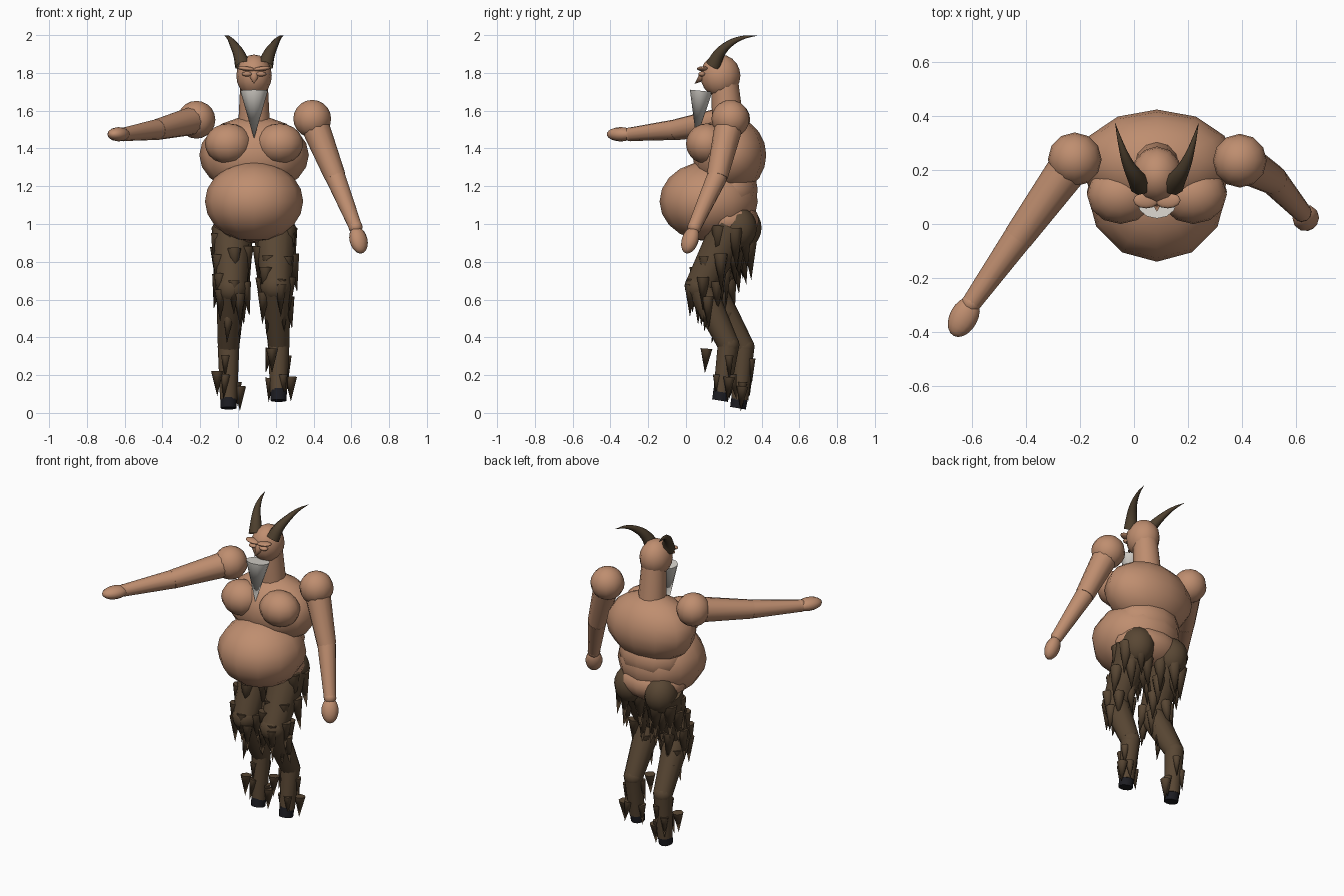
import bpy, bmesh, math, random
from mathutils import Vector, Matrix

random.seed(4)
if "Cube" in bpy.data.objects:
    bpy.data.objects.remove(bpy.data.objects["Cube"])


def material(name, colour):
    m = bpy.data.materials.new(name)
    m.use_nodes = True
    m.diffuse_color = (*colour, 1)
    m.node_tree.nodes["Principled BSDF"].inputs["Base Color"].default_value = (*colour, 1)
    return m


SKIN = material("tan_skin", (0.52, 0.27, 0.16))
FUR = material("brown_fur", (0.1, 0.063, 0.034))
HORN = material("dark_horn", (0.075, 0.05, 0.027))
HOOF = material("black_hoof", (0.012, 0.012, 0.016))
BEARD = material("pale_beard", (0.68, 0.65, 0.6))
MID = 0.085  # centre line of the body


def finish(name, bm, mat):
    # smooth sides, flat end caps
    bmesh.ops.recalc_face_normals(bm, faces=bm.faces)
    for f in bm.faces:
        f.smooth = len(f.verts) <= 4
    me = bpy.data.meshes.new(name)
    bm.to_mesh(me)
    bm.free()
    me.materials.append(mat)
    ob = bpy.data.objects.new(name, me)
    bpy.context.collection.objects.link(ob)
    return ob


def aim(direction):
    return Vector(direction).to_track_quat('Z', 'Y').to_matrix().to_4x4()


def ball(name, centre, radii, mat=SKIN, axis=(0, 0, 1), roll=0.0, segs=12):
    bm = bmesh.new()
    turn = aim(axis) if tuple(axis) != (0, 0, 1) else Matrix.Rotation(roll, 4, 'Y')
    m = Matrix.Translation(centre) @ turn @ Matrix.Diagonal((*radii, 1))
    bmesh.ops.create_uvsphere(bm, u_segments=segs, v_segments=10, radius=1, matrix=m)
    return finish(name, bm, mat)


def limb(name, a, b, ra, rb, mat=SKIN, segs=12):
    a, b = Vector(a), Vector(b)
    m = Matrix.Translation((a + b) / 2) @ aim(b - a)
    bm = bmesh.new()
    bmesh.ops.create_cone(bm, cap_ends=True, segments=segs, radius1=ra, radius2=rb,
                          depth=(b - a).length, matrix=m)
    return finish(name, bm, mat)


# torso
ball("chest", (MID, 0.23, 1.365), (0.29, 0.195, 0.205))
ball("waist", (MID, 0.215, 1.18), (0.21, 0.165, 0.15))
ball("hips", (MID, 0.215, 1.02), (0.22, 0.17, 0.12))
ball("belly", (MID, 0.12, 1.12), (0.26, 0.26, 0.212))
for side, label in ((-1, "right"), (1, "left")):
    ball(label + "_breast", (MID + side * 0.135, 0.11, 1.425), (0.125, 0.11, 0.107))

# neck, head and face
limb("neck", (MID, 0.225, 1.5), (MID, 0.205, 1.74), 0.085, 0.073)
ball("head", (MID, 0.182, 1.785), (0.094, 0.106, 0.112))
limb("nose", (MID, 0.095, 1.785), (MID, 0.045, 1.742), 0.028, 0, segs=8)
for side, label in ((-1, "right"), (1, "left")):
    ball(label + "_brow", (MID + side * 0.04, 0.088, 1.822), (0.048, 0.03, 0.012), roll=side * -0.12)
    ball(label + "_eye", (MID + side * 0.037, 0.085, 1.794), (0.028, 0.02, 0.013))
beard = limb("beard", (0, 0, 0), (0, 0, -0.255), 0.073, 0, BEARD)
beard.data.transform(Matrix.Translation((MID, 0.08, 1.705)) @ Matrix.Rotation(-0.1, 4, 'X')
                     @ Matrix.Diagonal((1, 0.82, 1, 1)))

# curved horns, swept back and outward
HORN_PATH = ((0.06, 0.145, 1.84), (0.08, 0.175, 1.9), (0.108, 0.225, 1.95),
             (0.133, 0.295, 1.985), (0.155, 0.375, 1.997))
for side, label in ((-1, "right"), (1, "left")):
    cu = bpy.data.curves.new(label + "_horn", 'CURVE')
    cu.dimensions = '3D'
    cu.bevel_depth = 0.042
    cu.bevel_resolution = 2
    cu.resolution_u = 4
    sp = cu.splines.new('BEZIER')
    sp.bezier_points.add(len(HORN_PATH) - 1)
    for i, (p, (x, y, z)) in enumerate(zip(sp.bezier_points, HORN_PATH)):
        p.co = (MID + side * x, y, z)
        p.radius = 1 - i / 4.05
        p.handle_left_type = p.handle_right_type = 'AUTO'
    cu.materials.append(HORN)
    bpy.context.collection.objects.link(bpy.data.objects.new(label + "_horn", cu))

# arms: one reaching forward, one hanging
ARMS = {
    "right": ((-0.22, 0.24, 1.552), (-0.43, -0.05, 1.5), (-0.605, -0.295, 1.475), (-0.632, -0.345, 1.475)),
    "left": ((0.393, 0.235, 1.557), (0.515, 0.165, 1.25), (0.622, 0.045, 0.985), (0.638, 0.022, 0.915)),
}
for label, (shoulder, elbow, wrist, hand) in ARMS.items():
    ball(label + "_shoulder", shoulder, (0.1, 0.1, 0.1))
    limb(label + "_upper_arm", shoulder, elbow, 0.078, 0.056)
    ball(label + "_elbow", elbow, (0.053, 0.053, 0.053))
    limb(label + "_forearm", elbow, wrist, 0.055, 0.036)
    ball(label + "_wrist", wrist, (0.037, 0.037, 0.037))
    axis = Vector(hand) - Vector(wrist)
    flat = (0.052, 0.038, 0.08) if label == "right" else (0.05, 0.042, 0.075)
    ball(label + "_hand", hand, flat, axis=axis)

# shaggy legs with backward hocks
LEGS = {
    "right": ((-0.03, 0.265, 0.98), (-0.035, 0.13, 0.66), (-0.05, 0.305, 0.35), (-0.05, 0.285, 0.07)),
    "left": ((0.2, 0.24, 0.98), (0.2, 0.075, 0.67), (0.215, 0.225, 0.36), (0.215, 0.19, 0.11)),
}
# bone, position along it, tuft count, distance out, tuft length
RINGS = ((0, 0.08, 6, 0.095, 0.22), (0, 0.4, 6, 0.1, 0.2), (0, 0.8, 6, 0.09, 0.18),
         (1, 0.1, 4, 0.085, 0.17), (1, 0.45, 3, 0.06, 0.14), (2, 0.2, 2, 0.06, 0.13),
         (2, 0.55, 3, 0.06, 0.13))
for label, joints in LEGS.items():
    hip, knee, hock, ankle = [Vector(j) for j in joints]
    ball(label + "_haunch", hip + Vector((0, 0.03, 0)), (0.098, 0.105, 0.115), FUR)
    limb(label + "_thigh", hip, knee, 0.11, 0.08, FUR)
    ball(label + "_knee", knee, (0.082, 0.082, 0.082), FUR)
    limb(label + "_shank", knee, hock, 0.08, 0.057, FUR)
    ball(label + "_hock", hock, (0.058, 0.058, 0.058), FUR)
    limb(label + "_lower_leg", hock, ankle, 0.057, 0.045, FUR)
    limb(label + "_hoof", ankle + Vector((0, 0, 0.015)), ankle - Vector((0, 0.01, 0.045)),
         0.044, 0.042, HOOF)
    bones = ((hip, knee), (knee, hock), (hock, ankle))
    n = 0
    for bone, t, count, out, length in RINGS:
        centre = bones[bone][0].lerp(bones[bone][1], t)
        start = random.uniform(0, math.tau)
        for k in range(count):
            ang = start + math.tau * k / count
            away = Vector((math.cos(ang), math.sin(ang), 0))
            base = centre + away * (out - 0.015)
            base.z += random.uniform(-0.04, 0.04)
            tip = base + away * random.uniform(0, 0.03) - Vector((0, 0, length))
            tip.z = max(tip.z, 0.01)
            n += 1
            limb(f"{label}_fur_tuft_{n}", base, tip, 0.2 * length, 0, FUR, segs=7)

# loose tufts around the ankles
LOOSE = ((0.18, 0.11, 0.34), (-0.11, 0.24, 0.22), (0.01, 0.3, 0.14), (0.28, 0.23, 0.19))
for i, p in enumerate(LOOSE):
    limb(f"loose_fur_tuft_{i}", p, Vector(p) - Vector((0, 0.01, 0.13)), 0.033, 0, FUR, segs=7)
